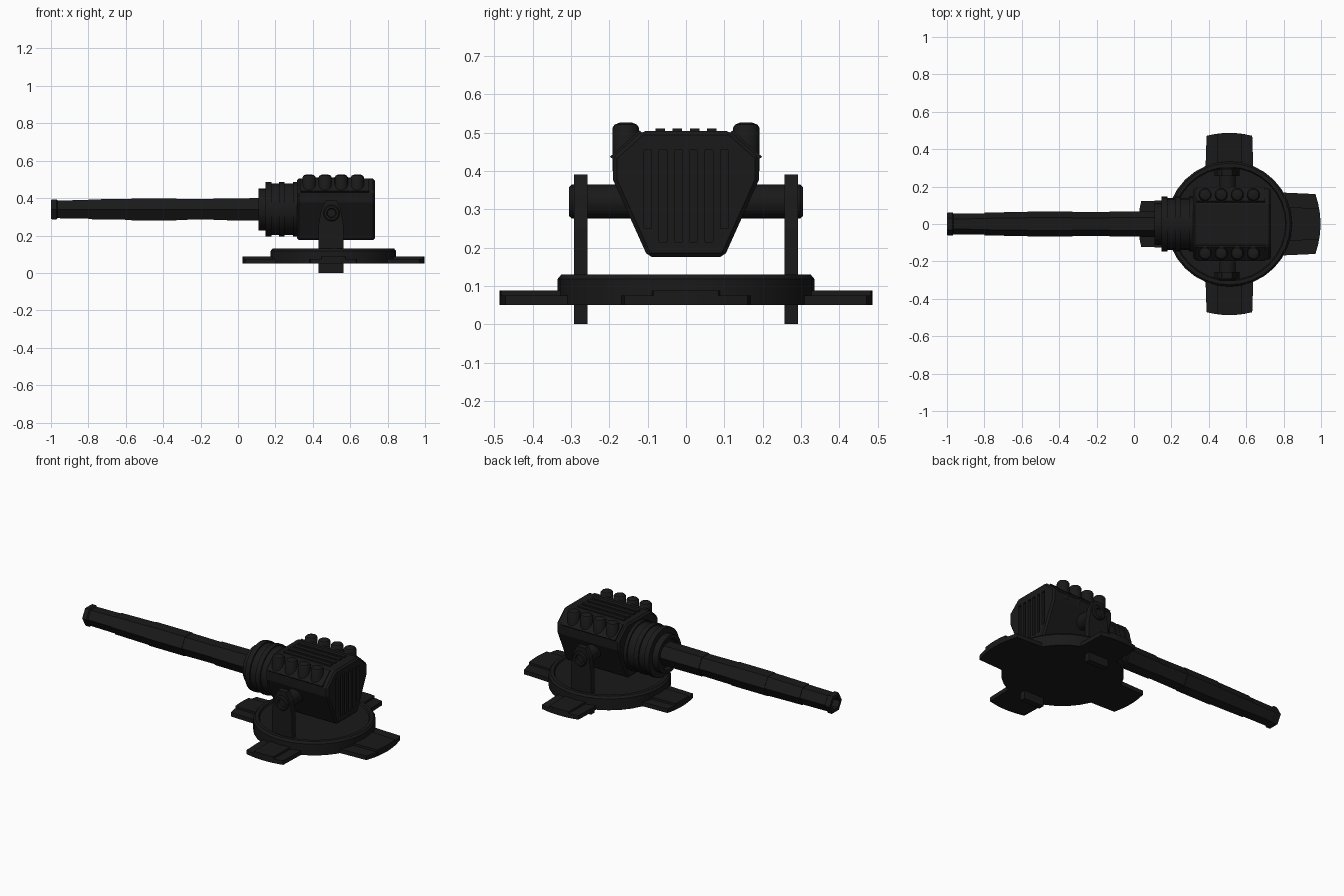
import bpy, bmesh
from math import sin, cos, pi, asin, sqrt

if "Cube" in bpy.data.objects:
    bpy.data.objects.remove(bpy.data.objects["Cube"])

mat = bpy.data.materials.new("dark_metal")
mat.diffuse_color = (0.01, 0.01, 0.01, 1)
mat.use_nodes = True
mat.node_tree.nodes["Principled BSDF"].inputs["Base Color"].default_value = mat.diffuse_color

AX = {'x': lambda u, v, h: (h, u, v),
      'y': lambda u, v, h: (u, h, v),
      'z': lambda u, v, h: (u, v, h)}


def finish(name, bm, loc=(0, 0, 0), smooth=False):
    bmesh.ops.recalc_face_normals(bm, faces=bm.faces)
    me = bpy.data.meshes.new(name)
    bm.to_mesh(me)
    bm.free()
    me.materials.append(mat)
    ob = bpy.data.objects.new(name, me)
    ob.location = loc
    bpy.context.collection.objects.link(ob)
    if smooth:
        bpy.ops.object.select_all(action='DESELECT')
        ob.select_set(True)
        bpy.context.view_layer.objects.active = ob
        bpy.ops.object.shade_smooth_by_angle(angle=0.6)
    return ob


def lathe(name, prof, segs, axis, loc, smooth=True):
    """Revolve (height, radius) points about an axis and cap both ends."""
    bm = bmesh.new()
    rings = [[bm.verts.new(AX[axis](r * cos(2 * pi * i / segs), r * sin(2 * pi * i / segs), h))
              for i in range(segs)] for h, r in prof]
    for a, b in zip(rings, rings[1:]):
        for i in range(segs):
            j = (i + 1) % segs
            bm.faces.new((a[i], a[j], b[j], b[i]))
    bm.faces.new(rings[0])
    bm.faces.new(rings[-1])
    return finish(name, bm, loc, smooth)


def add_prism(bm, pts, axis, a, b):
    lo, hi = [[bm.verts.new(AX[axis](u, v, h)) for u, v in pts] for h in (a, b)]
    n = len(pts)
    for i in range(n):
        j = (i + 1) % n
        bm.faces.new((lo[i], lo[j], hi[j], hi[i]))
    bm.faces.new(lo)
    bm.faces.new(hi)


def prism(name, pts, axis, a, b, loc=(0, 0, 0)):
    bm = bmesh.new()
    add_prism(bm, pts, axis, a, b)
    return finish(name, bm, loc)


def rect(u0, u1, v0, v1):
    return [(u0, v0), (u1, v0), (u1, v1), (u0, v1)]


CX, ZG = 0.51, 0.34   # base centre, gun axis height

# Round base with a low rim
lathe("base_disc", [(0.05, 0.335), (0.118, 0.335), (0.13, 0.325), (0.13, 0.305),
                    (0.12, 0.30)], 32, 'z', (CX, 0, 0))

# Four feet: curved outer edge, raised middle panel
def foot_outline(w, r):
    t = asin(w / r)
    arc = [(r * cos(t * k / 3), r * sin(t * k / 3)) for k in range(-3, 4)]
    return [(0.25, -w * 1.06)] + arc + [(0.25, w * 1.06)]

for name, ang, w in (("foot_rear", 0, 0.16), ("foot_left", pi / 2, 0.122),
                     ("foot_muzzle_side", pi, 0.122), ("foot_right", -pi / 2, 0.122)):
    for part, ww, top in (("", w, 0.075), ("_panel", w * 0.53, 0.088)):
        ob = prism(name + part, foot_outline(ww, 0.487), 'z', 0.05, top, (CX, 0, 0))
        ob.rotation_euler.z = ang

# Upright arms that carry the gun
for s, side in ((1, "left"), (-1, "right")):
    prism("arm_" + side, [(0.43, 0), (0.565, 0), (0.565, 0.25), (0.55, 0.34), (0.525, 0.39),
                          (0.47, 0.39), (0.445, 0.34), (0.43, 0.25)], 'y', s * 0.257, s * 0.292)

# Pivot shaft with recessed ends
half = [(0.29, 0.022), (0.305, 0.026), (0.305, 0.038), (0.298, 0.044)]
lathe("pivot_shaft", [(-h, r) for h, r in half] + [(h, r) for h, r in half[::-1]],
      24, 'y', (0.5, 0, 0.32))

# Gun housing
side = [(0.10, 0.176), (0.19, 0.376), (0.19, 0.437), (0.115, 0.504)]
body = prism("housing", side + [(-y, z) for y, z in side[::-1]], 'x', 0.315, 0.732)
bev = body.modifiers.new("bevel", 'BEVEL')
bev.width = 0.01
bev.segments = 1

# Vertical cooling slots in the rear face
bm = bmesh.new()
for i in range(6):
    y = -0.1 + i * 0.04
    low = 0.215 if abs(y) < 0.09 else 0.25
    add_prism(bm, rect(y - 0.01, y + 0.01, low, 0.455), 'x', 0.71, 0.8)
cutter = finish("slot_cutter", bm)
cutter.hide_render = True
cutter.display_type = 'WIRE'
boo = body.modifiers.new("slots", 'BOOLEAN')
boo.object = cutter
boo.operation = 'DIFFERENCE'
boo.solver = 'EXACT'

# Ribs along the roof
for i, y in enumerate((-0.067, -0.023, 0.023, 0.067)):
    prism(f"roof_rib_{i}", rect(y - 0.012, y + 0.012, 0.49, 0.511), 'x', 0.36, 0.67)

# Sloped shoulder plates and upright canisters
for s in (1, -1):
    prism(f"shoulder_plate_{s}", [(s * y, z) for y, z in
          ((0.185, 0.425), (0.198, 0.437), (0.122, 0.506), (0.11, 0.495))], 'x', 0.335, 0.70)
    for i in range(4):
        lathe(f"canister_{s}_{i}", [(0.40, 0.035), (0.512, 0.035), (0.521, 0.029), (0.526, 0.016)],
              16, 'z', (0.38 + i * 0.086, s * 0.157, 0))

# Stepped neck rings, hollow at the front
lathe("neck_rings", [(0.13, 0.085), (0.11, 0.09), (0.11, 0.112), (0.147, 0.112), (0.147, 0.146),
                     (0.178, 0.146), (0.178, 0.138), (0.218, 0.138), (0.218, 0.146), (0.248, 0.146),
                     (0.248, 0.138), (0.295, 0.138), (0.295, 0.146), (0.33, 0.146)],
      24, 'x', (0, 0, ZG))

# Six-sided stepped barrel with a bore
lathe("barrel", [(-0.88, 0.034), (-1.0, 0.038), (-1.0, 0.058), (-0.993, 0.062), (-0.97, 0.062),
                 (-0.965, 0.055), (-0.80, 0.057), (-0.80, 0.061), (-0.57, 0.065), (-0.57, 0.068),
                 (-0.33, 0.068), (-0.33, 0.065), (-0.13, 0.063), (-0.13, 0.067), (0.16, 0.069)],
      6, 'x', (0, 0, ZG), smooth=False)
